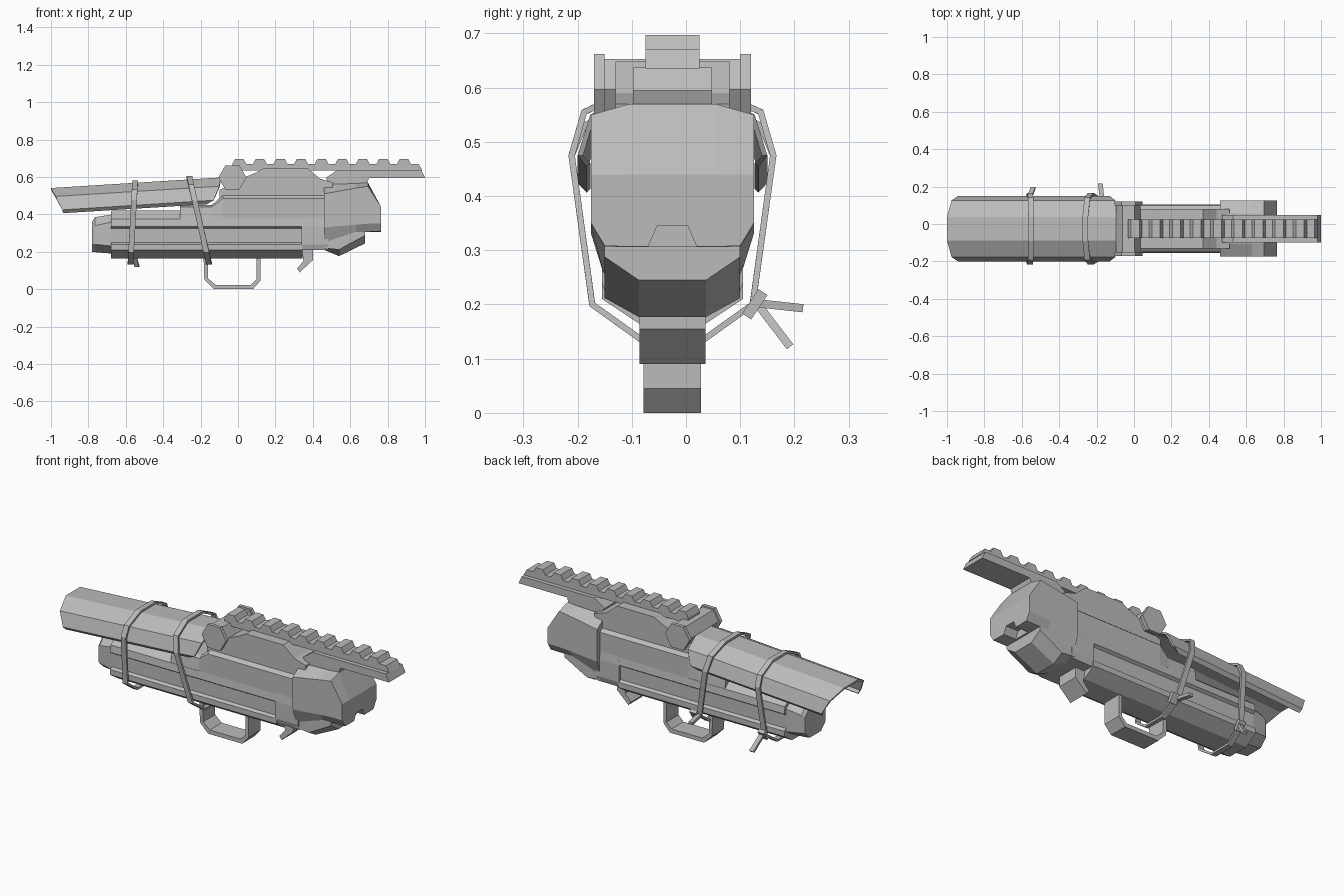
import bpy, bmesh, math
from mathutils import Vector

if "Cube" in bpy.data.objects:
    bpy.data.objects.remove(bpy.data.objects["Cube"])

MID = -0.025  # y of the symmetry plane
GREY = (0.5, 0.5, 0.5, 1)
metal = bpy.data.materials.new("plain_grey")
metal.use_nodes = True
metal.diffuse_color = GREY
metal.node_tree.nodes["Principled BSDF"].inputs["Base Color"].default_value = GREY


def finish(name, bm):
    bmesh.ops.remove_doubles(bm, verts=bm.verts, dist=0.0001)
    bmesh.ops.recalc_face_normals(bm, faces=bm.faces)
    me = bpy.data.meshes.new(name)
    bm.to_mesh(me)
    bm.free()
    me.materials.append(metal)
    ob = bpy.data.objects.new(name, me)
    bpy.context.collection.objects.link(ob)
    return ob


def bridge(name, rings, closed=True, caps=True):
    """Skin a row of equal rings of points."""
    bm = bmesh.new()
    vs = [[bm.verts.new(p) for p in r] for r in rings]
    n = len(rings[0])
    for a, b in zip(vs, vs[1:]):
        for i in range(n if closed else n - 1):
            j = (i + 1) % n
            bm.faces.new((a[i], a[j], b[j], b[i]))
    if caps:
        bm.faces.new(vs[0])
        bm.faces.new(vs[-1])
    return finish(name, bm)


def prism(name, profile, half, y=0):
    """Side profile (x, z) given a width."""
    return bridge(name, [[(x, MID + y + s * half, z) for x, z in profile] for s in (-1, 1)])


def mirror(half):
    return half + [(-y, z) for y, z in reversed(half)]


def loft(name, sections):
    """Mirrored half sections (y, z) placed along x."""
    return bridge(name, [[(x, MID + y, z) for y, z in mirror(h)] for x, h in sections])


def thicken(ob, t):
    mod = ob.modifiers.new("thickness", "SOLIDIFY")
    mod.thickness = t
    mod.offset = 0


def strip(name, a, b, wide, thick):
    """Flat bar between two points, wide along x."""
    a, b = Vector(a), Vector(b)
    n = (b - a).cross(Vector((1, 0, 0))).normalized() * thick / 2
    w = Vector((wide / 2, 0, 0))
    return bridge(name, [[p - w - n, p + w - n, p + w + n, p - w + n] for p in (a, b)])


# Lower tube with a groove along each side
tube = [(0.07, 0.42), (0.125, 0.375), (0.13, 0.335), (0.115, 0.325), (0.115, 0.25),
        (0.13, 0.24), (0.13, 0.21), (0.062, 0.165)]
loft("lower_tube", [(-0.68, tube), (0.345, tube)])
groove_end = [(0.125, 0.38), (0.13, 0.335), (0.13, 0.24), (0.12, 0.21)]
loft("tube_front", [(0.34, groove_end), (0.48, groove_end)])
loft("rear_cap", [(-0.78, [(0.06, 0.36), (0.09, 0.33), (0.09, 0.24), (0.05, 0.2)]),
                  (-0.765, [(0.06, 0.385), (0.1, 0.34), (0.1, 0.24), (0.05, 0.198)]),
                  (-0.67, [(0.06, 0.4), (0.115, 0.36), (0.115, 0.23), (0.05, 0.19)])])

# Receiver
rear = [(0.09, 0.45), (0.115, 0.44), (0.125, 0.37)]
front = [(0.1, 0.505), (0.125, 0.485), (0.125, 0.37)]
loft("receiver_body", [(-0.31, rear), (-0.14, rear), (-0.08, front), (0.48, front)])
prism("receiver_top", [(-0.1, 0.45), (-0.1, 0.53), (0.04, 0.6), (0.1, 0.625), (0.14, 0.648),
                       (0.37, 0.648), (0.44, 0.59), (0.51, 0.57), (0.5, 0.52), (0.45, 0.48)], 0.105)

# Front block with a notch under its nose
block = loft("front_block", [
    (0.46, [(0.08, 0.56), (0.15, 0.51), (0.15, 0.33), (0.125, 0.25), (0.08, 0.212)]),
    (0.63, [(0.08, 0.565), (0.15, 0.54), (0.15, 0.345), (0.125, 0.307), (0.08, 0.306)]),
    (0.695, [(0.08, 0.57), (0.15, 0.55), (0.15, 0.35), (0.125, 0.307), (0.08, 0.306)]),
    (0.765, [(0.08, 0.44), (0.15, 0.44), (0.15, 0.35), (0.125, 0.308), (0.08, 0.307)])])
cutter = loft("notch_cutter", [(x, [(0.028, 0.345), (0.05, 0.295)]) for x in (0.69, 0.8)])
cutter.hide_render = True
cut = block.modifiers.new("notch", "BOOLEAN")
cut.object = cutter
cut.solver = "EXACT"
bpy.context.view_layer.objects.active = block
bpy.ops.object.modifier_apply(modifier=cut.name)
bpy.data.objects.remove(cutter)

# Lug under the block
loft("under_lug", [(0.46, [(0.125, 0.3), (0.125, 0.22), (0.062, 0.21)]),
                   (0.54, [(0.125, 0.31), (0.125, 0.212), (0.062, 0.177)]),
                   (0.68, [(0.125, 0.31), (0.125, 0.288), (0.062, 0.245)])])

# Top rail with teeth
prism("rail_arm", [(0.47, 0.595), (0.53, 0.637), (0.98, 0.637), (1.0, 0.595),
                   (0.7, 0.595), (0.68, 0.54), (0.5, 0.54)], 0.073)
prism("rail_base", [(-0.03, 0.635), (-0.03, 0.67), (0.965, 0.67), (0.985, 0.635)], 0.05)
for i in range(9):
    c = 0.007 + 0.11 * i
    prism("rail_tooth", [(c - 0.038, 0.668), (c - 0.022, 0.697), (c + 0.022, 0.697),
                         (c + 0.038, 0.668)], 0.05)

# Hexagonal pivot with end plates


def hexagon(r):
    return [(-0.03 + r * math.cos(k * math.pi / 3), 0.597 + r * math.sin(k * math.pi / 3))
            for k in range(6)]


prism("pivot", hexagon(0.065), 0.126)
for side in (-1, 1):
    prism("pivot_plate", hexagon(0.075), 0.01, side * 0.135)

# Open folded shell over the rear
half = [(0.062, 0), (0.148, -0.045), (0.17, -0.115), (0.155, -0.13)]


def shell_edge(xs):
    pts = []
    for side in (1, -1):
        row = [(x, MID + side * y, 0.536 + 0.062 * (x + 1) + d) for x, (y, d) in zip(xs, half)]
        pts += row[::-1] if side == 1 else row
    return pts


shell = bridge("rear_shell", [shell_edge((-1, -0.975, -0.94, -0.935)),
                              shell_edge((-0.09, -0.1, -0.13, -0.17))], False, False)
thicken(shell, 0.01)

# Straps tied round the shell and tube
for top_x, low_x, top_z in ((-0.55, -0.575, 0.575), (-0.26, -0.155, 0.6)):
    loop = mirror([(0.065, top_z), (0.163, top_z - 0.045), (0.186, 0.475),
                   (0.148, 0.2), (0.06, 0.137)])
    rings = []
    for dx in (-0.015, 0.015):
        rings.append([(low_x + (top_x - low_x) * (z - 0.137) / (top_z - 0.137) + dx, MID + y, z)
                      for y, z in loop])
    thicken(bridge("strap", rings, True, False), 0.012)
    strip("strap_knot", (low_x + 0.01, 0.112, 0.178), (low_x + 0.01, 0.142, 0.223), 0.04, 0.02)
strip("strap_tail_rear", (-0.565, 0.125, 0.21), (-0.54, 0.192, 0.122), 0.025, 0.015)
strip("strap_tail_front", (-0.17, 0.125, 0.203), (-0.18, 0.216, 0.193), 0.025, 0.015)

# Trigger guard and lever
outer = [(-0.185, 0.2), (-0.18, 0.05), (-0.13, 0.0), (0.08, 0.0), (0.12, 0.045), (0.12, 0.2)]
inner = [(-0.163, 0.2), (-0.16, 0.058), (-0.12, 0.023), (0.07, 0.023), (0.1, 0.053), (0.1, 0.2)]
prism("trigger_guard", outer + inner[::-1], 0.053)
prism("front_lever", [(0.34, 0.22), (0.4, 0.22), (0.4, 0.155), (0.33, 0.09),
                      (0.315, 0.11), (0.35, 0.15)], 0.061)
